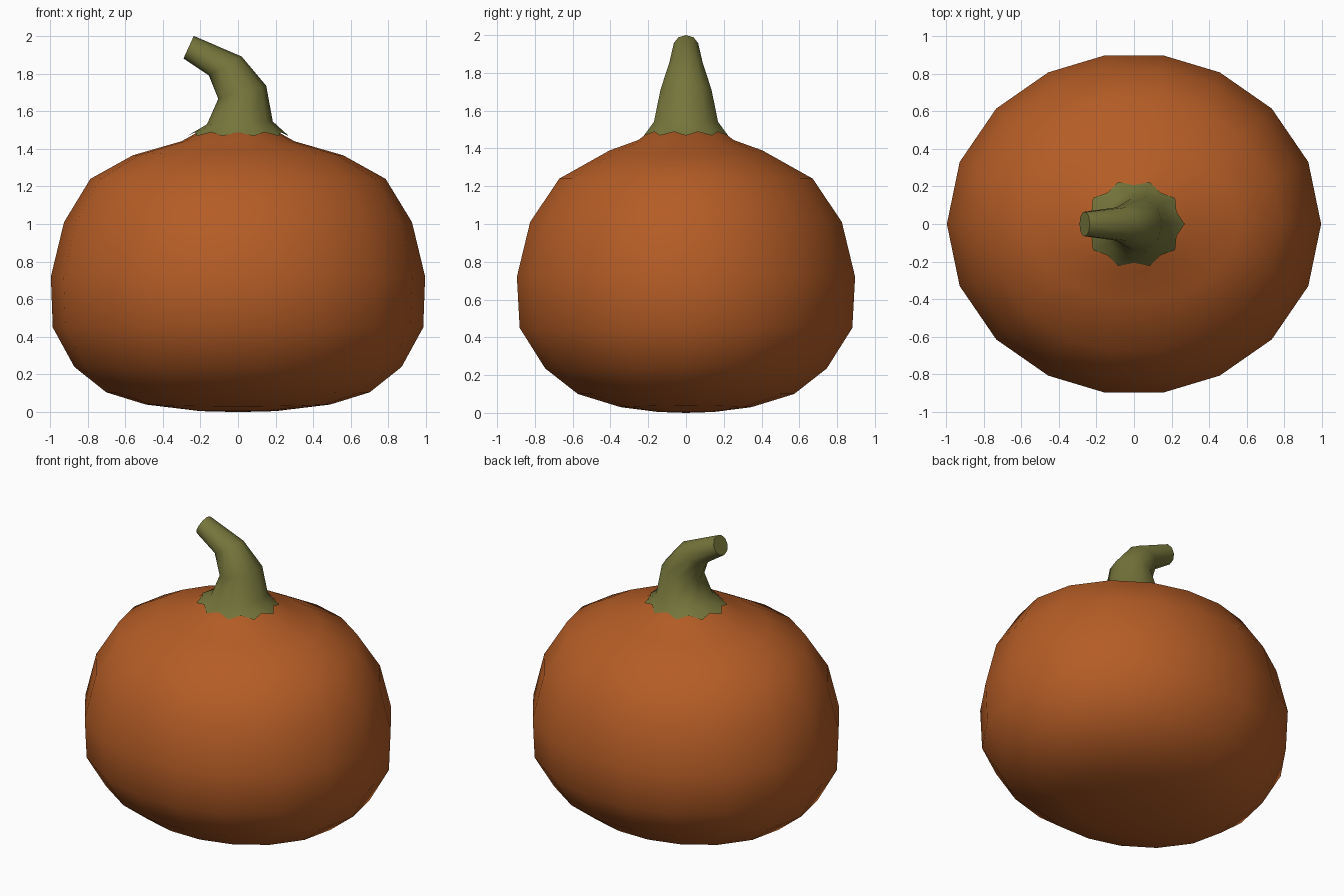
import bpy, bmesh
from math import sin, cos, pi, radians

if "Cube" in bpy.data.objects:
    bpy.data.objects.remove(bpy.data.objects["Cube"])


def material(name, rgb):
    m = bpy.data.materials.new(name)
    m.diffuse_color = (*rgb, 1)
    m.use_nodes = True
    m.node_tree.nodes["Principled BSDF"].inputs["Base Color"].default_value = m.diffuse_color
    return m


def finish(bm, name, mat, flat=()):
    for f in bm.faces:
        f.smooth = True
    for f in flat:
        f.smooth = False
        for e in f.edges:
            e.smooth = False
    bmesh.ops.recalc_face_normals(bm, faces=bm.faces)
    mesh = bpy.data.meshes.new(name)
    bm.to_mesh(mesh)
    bm.free()
    mesh.materials.append(mat)
    ob = bpy.data.objects.new(name, mesh)
    bpy.context.collection.objects.link(ob)
    return ob


def bridge(bm, a, b):
    n = len(a)
    for i in range(n):
        j = (i + 1) % n
        bm.faces.new((a[i], a[j], b[j], b[i]))


orange = material("pumpkin orange", (0.46, 0.108, 0.019))
green = material("stem green", (0.18, 0.18, 0.045))

# Pumpkin body: 18-sided rings (x radius, z at sides, y radius, z at front/back)
quarter = [0, 21.3, 42.6, 62.7, 80.8]
half = quarter + [180 - a for a in reversed(quarter[1:])]
angles = [radians(a) for a in half + [a + 180 for a in half]]
rings = [
    (0.20, 0.005, 0.15, 0.005), (0.49, 0.04, 0.35, 0.03),
    (0.70, 0.105, 0.58, 0.10), (0.87, 0.24, 0.755, 0.235),
    (0.985, 0.45, 0.892, 0.45), (0.995, 0.72, 0.907, 0.72),
    (0.925, 1.01, 0.836, 1.01), (0.785, 1.24, 0.68, 1.24),
    (0.56, 1.365, 0.41, 1.39), (0.30, 1.44, 0.255, 1.445),
    (0.15, 1.525, 0.15, 1.525),
]
bm = bmesh.new()
loops = [[bm.verts.new((rx * cos(a), ry * sin(a), zx * cos(a) ** 2 + zy * sin(a) ** 2))
          for a in angles] for rx, zx, ry, zy in rings]
for a, b in zip(loops, loops[1:]):
    bridge(bm, a, b)
base = bm.verts.new((0, 0, 0))
for i in range(18):
    bm.faces.new((base, loops[0][(i + 1) % 18], loops[0][i]))
bm.faces.new(loops[-1])
finish(bm, "pumpkin_body", orange)

# Bent stem: 10-sided rings given by left and right points in xz, plus half width in y
N = 10
sections = [
    (-0.165, 1.53, 0.185, 1.545, 0.170), (-0.105, 1.665, 0.15, 1.735, 0.135),
    (-0.155, 1.79, 0.02, 1.89, 0.088), (-0.29, 1.88, -0.235, 2.0, 0.064),
]
bm = bmesh.new()
stem = []
for xl, zl, xr, zr, w in sections:
    loop = []
    for i in range(N):
        a = 2 * pi * i / N
        t = (1 + cos(a)) / 2
        loop.append(bm.verts.new((xl + (xr - xl) * t, w * sin(a) / 0.951, zl + (zr - zl) * t)))
    stem.append(loop)
for a, b in zip(stem, stem[1:]):
    bridge(bm, a, b)
tip = bm.faces.new(stem[-1])

# Scalloped skirt flaring onto the top of the body
skirt = []
for i in range(2 * N):
    a = pi * i / N
    k = 1.0 if i % 2 == 0 else 0.88
    z = 1.468 if i % 2 == 0 else 1.488
    skirt.append(bm.verts.new((0.27 * k * cos(a), 0.235 * k * sin(a), z)))
for j in range(N):
    u, v = stem[0][j], stem[0][(j + 1) % N]
    a, b, c = skirt[2 * j], skirt[2 * j + 1], skirt[(2 * j + 2) % (2 * N)]
    bm.faces.new((a, b, u))
    bm.faces.new((b, c, v))
    bm.faces.new((u, b, v))
finish(bm, "stem", green, [tip])
